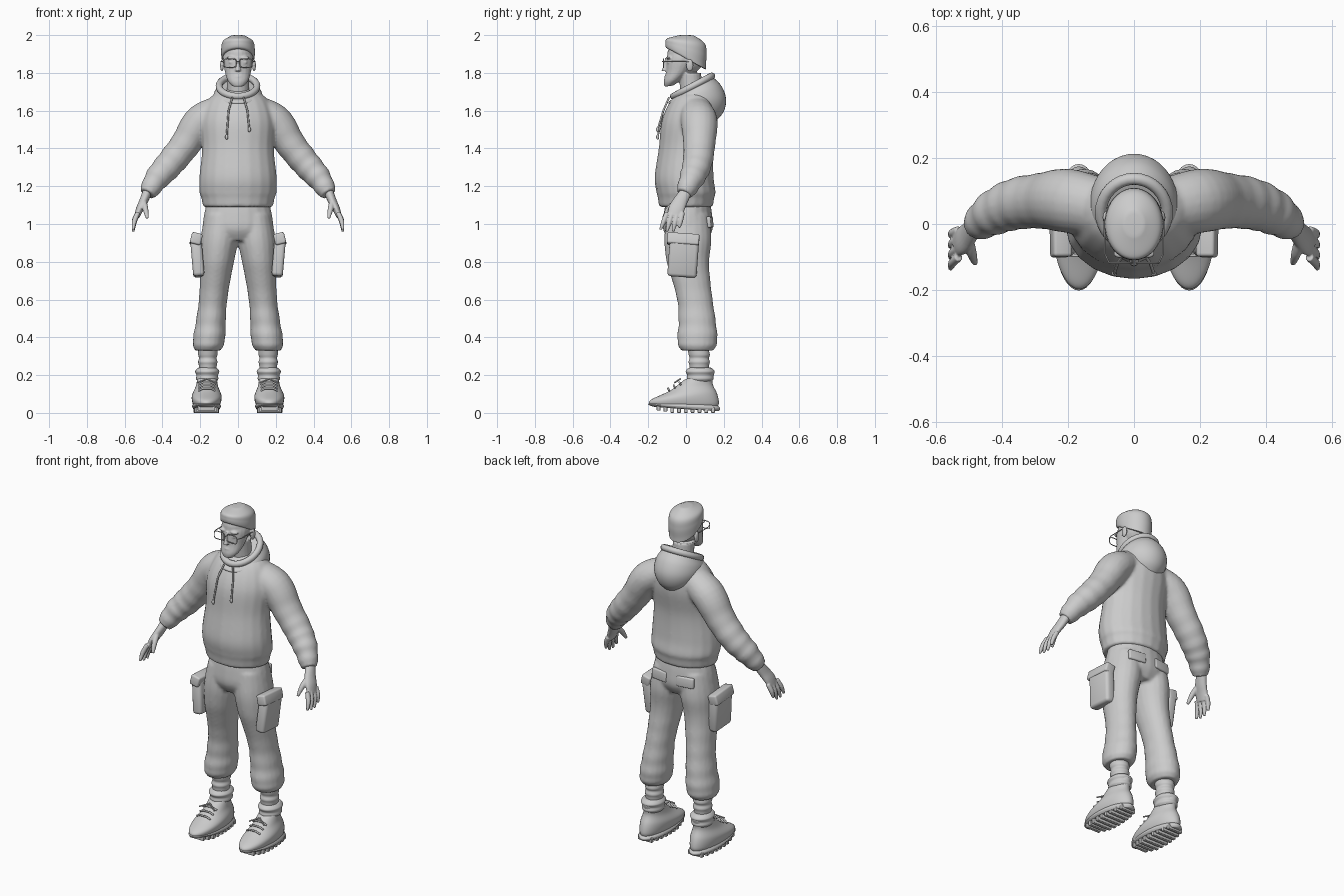
import bpy, bmesh, math
from mathutils import Vector, Matrix

if "Cube" in bpy.data.objects:
    bpy.data.objects.remove(bpy.data.objects["Cube"], do_unlink=True)

grey = bpy.data.materials.new("plain grey")
grey.use_nodes = True
grey.diffuse_color = (.6, .6, .6, 1)
grey.node_tree.nodes["Principled BSDF"].inputs["Base Color"].default_value = grey.diffuse_color
SIDES = {"left": 1, "right": -1}


def blend(pair, t):
    return pair[0] + (pair[1] - pair[0]) * t


def smooth_path(rows, steps=6):
    """Spline through a few rows, so that profiles need only their key points."""
    keys = [Vector(row) for row in rows]
    keys = [keys[0]] + keys + [keys[-1]]
    path = []
    for a, b, c, d in zip(keys, keys[1:], keys[2:], keys[3:]):
        for step in range(steps):
            t = step / steps
            path.append((b * 2 + (c - a) * t + (a * 2 - b * 5 + c * 4 - d) * t ** 2
                         + (b * 3 - a - c * 3 + d) * t ** 3) / 2)
    return path + [keys[-1]]


def tube(bm, rows, depth=(1, 1), tilt=None, folds=0, side=1, sides=20):
    """Closed loft through (x, y, z, radius); depth is the ratio of depth to width."""
    path = smooth_path(rows)
    last = len(path) - 1
    rings = []
    for i, row in enumerate(path):
        t = i / last
        if tilt:
            along = Matrix.Rotation(math.radians(blend(tilt, t)), 3, "X") @ Vector((0, 0, 1))
        else:
            along = (path[min(i + 1, last)].xyz - path[max(i - 1, 0)].xyz).normalized()
        back = Vector((0, 1, 0))
        back = (back - along * back.dot(along)).normalized()
        across = back.cross(along)
        radius = row.w * (1 + folds * t * t * math.sin(t * 50))
        ring = []
        for k in range(sides):
            a = math.tau * k / sides
            point = row.xyz + (across * math.cos(a) + back * blend(depth, t) * math.sin(a)) * radius
            ring.append(bm.verts.new((point.x * side, point.y, point.z)))
        rings.append(ring)
    for low, high in zip(rings, rings[1:]):
        for k in range(sides):
            bm.faces.new((low[k], low[k - 1], high[k - 1], high[k]))
    bm.faces.new(rings[0])
    bm.faces.new(rings[-1])


def stack(bm, rows, x=(0, 0), tilt=(0, 0), **options):
    """Upright loft through (z, y, radius) with its x running evenly from end to end."""
    start, end = rows[0][0], rows[-1][0]
    full = [(blend(x, (z - start) / (end - start)), y, z, r) for z, y, r in rows]
    tube(bm, full, tilt=tilt, **options)


def ball(bm, centre, radii):
    matrix = Matrix.Translation(centre) @ Matrix.Diagonal((*radii, 1))
    bmesh.ops.create_uvsphere(bm, u_segments=24, v_segments=16, radius=1, matrix=matrix)


def finish(name, bm, mirror=False, subdivide=0, voxel=0, relax=0):
    """Turn the mesh into an object; voxel welds overlapping shapes into one skin."""
    bmesh.ops.recalc_face_normals(bm, faces=bm.faces)
    mesh = bpy.data.meshes.new(name)
    bm.to_mesh(mesh)
    bm.free()
    mesh.materials.append(grey)
    mesh.shade_smooth()
    obj = bpy.data.objects.new(name, mesh)
    bpy.context.collection.objects.link(obj)
    if subdivide:
        rounding = obj.modifiers.new("rounding", "SUBSURF")
        rounding.levels = rounding.render_levels = subdivide
    if mirror:
        obj.modifiers.new("other side", "MIRROR").use_mirror_merge = False
    if voxel:
        skin = obj.modifiers.new("skin", "REMESH")
        skin.mode = "VOXEL"
        skin.voxel_size = voxel
        skin.use_smooth_shade = True
    if relax:
        obj.modifiers.new("relax", "SMOOTH").iterations = relax


def stacked(name, rows, mirror=False, **options):
    bm = bmesh.new()
    stack(bm, rows, **options)
    finish(name, bm, mirror=mirror, subdivide=1)


def box(name, centre, size, turn=(0, 0, 0), bevel=.01):
    bm = bmesh.new()
    bmesh.ops.create_cube(bm, size=1, matrix=Matrix.Diagonal((*size, 1)))
    bmesh.ops.bevel(bm, geom=bm.edges[:], offset=bevel, segments=3, affect="EDGES", profile=.5)
    spin = Matrix.Identity(4)
    for axis, angle in zip("XYZ", turn):
        spin = Matrix.Rotation(math.radians(angle), 4, axis) @ spin
    bm.transform(Matrix.Translation(centre) @ spin)
    finish(name, bm, mirror=True)


def wire(name, points, radius, closed=False):
    curve = bpy.data.curves.new(name, "CURVE")
    curve.dimensions = "3D"
    curve.bevel_depth = radius
    curve.use_fill_caps = True
    line = curve.splines.new("POLY")
    line.points.add(len(points) - 1)
    for point, place in zip(line.points, points):
        point.co = (*place, 1)
    line.use_smooth = True
    line.use_cyclic_u = closed
    curve.materials.append(grey)
    bpy.context.collection.objects.link(bpy.data.objects.new(name, curve))


def loop(centre, width, height, tilt, power=1, count=32):
    """Closed oval or rounded rectangle lying in a plane tilted about x."""
    points = []
    for k in range(count):
        c, s = math.cos(math.tau * k / count), math.sin(math.tau * k / count)
        flat = Vector((width * math.copysign(abs(c) ** power, c), height * math.copysign(abs(s) ** power, s), 0))
        points.append(Vector(centre) + Matrix.Rotation(math.radians(tilt), 3, "X") @ flat)
    return points


# Head: skull, jaw, neck, nose, mouth, chin, brows, eyes and ears in one skin
bm = bmesh.new()
ball(bm, (0, 0, 1.89), (.08, .1, .1))
stack(bm, [(1.73, -.09, .03), (1.76, -.07, .055), (1.81, -.04, .07), (1.88, -.02, .08), (1.95, -.01, .06)],
      depth=(.8, 1.1), tilt=(8, 0))
stack(bm, [(1.58, .05, .07), (1.7, .03, .06), (1.8, .02, .06)])
stack(bm, [(1.88, -.1, .01), (1.84, -.11, .01), (1.81, -.115, .015)])
for height, width in ((1.78, .025), (1.77, .02)):
    ball(bm, (0, -.1, height), (width, .015, .006))
ball(bm, (0, -.1, 1.745), (.02, .015, .015))
for side in SIDES.values():
    ball(bm, (side * .036, -.09, 1.88), (.027, .015, .008))
    ball(bm, (side * .034, -.09, 1.856), (.015, .01, .008))
    ball(bm, (side * .085, .02, 1.84), (.01, .02, .033))
finish("head", bm, voxel=.005, relax=3)

# Short swept hair
stacked("hair", [(1.87, .01, .085), (1.89, 0, .09), (1.93, 0, .09), (1.97, 0, .08), (2, 0, .03)],
        depth=(1.3, 1.25), tilt=(-30, 0))

# Spectacles
for label, side in SIDES.items():
    wire(label + "_lens_rim", loop((side * .042, -.118, 1.852), .033, .023, 90, power=.5), .0025, closed=True)
    wire(label + "_temple", [(side * .075, -.118, 1.86), (side * .088, -.09, 1.86), (side * .09, .02, 1.86)], .0025)
wire("spectacle_bridge", [(-.01, -.12, 1.86), (0, -.125, 1.86), (.01, -.12, 1.86)], .0025)

# Hoodie: body with a loose hem, and sleeves bunched toward the cuffs
bm = bmesh.new()
stack(bm, [(1.09, 0, .185), (1.14, 0, .195), (1.17, 0, .205), (1.25, -.01, .205), (1.4, 0, .19),
           (1.55, .02, .195), (1.66, .04, .155), (1.71, .05, .09)], depth=(.77, .75))
sleeve = [(.1, .05, 1.6, .08), (.2, .07, 1.54, .09), (.28, .07, 1.42, .08), (.36, .06, 1.32, .075),
          (.43, .03, 1.24, .065), (.48, -.01, 1.16, .045)]
for side in SIDES.values():
    tube(bm, sleeve, side=side, depth=(1.1, 1), folds=.07)
finish("hoodie", bm, voxel=.009, relax=4)

# Hood hanging on the back, with a rolled rim
stacked("hood", [(1.57, .06, .08), (1.61, .06, .12), (1.65, .06, .135), (1.69, .05, .13), (1.72, .04, .11)],
        depth=(1.2, 1.1), tilt=(-20, 28))
wire("hood_rim", loop((0, .035, 1.73), .1, .115, 28), .018, closed=True)

# Drawstrings with knotted ends
for label, side in SIDES.items():
    end = Vector((side * .06, -.15, 1.48 + side * .02))
    wire(label + "_drawstring", [(side * .03, -.09, 1.67), (side * .05, -.12, 1.6), end], .005)
    bm = bmesh.new()
    ball(bm, end, (.008, .008, .014))
    finish(label + "_drawstring_knot", bm)

# Hands: palm, thumb and four fingers of differing reach
bm = bmesh.new()
tube(bm, [(.48, 0, 1.17, .025), (.5, -.03, 1.12, .023), (.52, -.05, 1.08, .02), (.535, -.06, 1.04, .015)], depth=(1.2, 2.6))
tube(bm, [(.5, -.05, 1.12, .016), (.49, -.09, 1.08, .015), (.48, -.12, 1.03, .008)])
for k, reach in enumerate((.07, .08, .08, .06)):
    root = Vector((.53, -.1 + k * .027, 1.06, .013))
    tip = root + Vector((.025, -.035 + k * .006, -.02 - reach, -.006))
    middle = root.lerp(tip, .5) + Vector((.006, 0, 0, .003))
    tube(bm, [root, middle, tip])
finish("hands", bm, mirror=True, voxel=.004, relax=2)

# Baggy trousers gathered above the ankles
bm = bmesh.new()
stack(bm, [(1.13, .01, .16), (1.05, .01, .18), (.97, .01, .185), (.91, .01, .14)], depth=(.72, .7))
for side in SIDES.values():
    stack(bm, [(1.05, .01, .09), (.92, .01, .1), (.8, .01, .09), (.69, .03, .08), (.58, .05, .075),
               (.47, .06, .08), (.38, .06, .085), (.33, .06, .07)],
          x=(.085, .16), depth=(1.25, 1.25), folds=.03, side=side)
finish("trousers", bm, voxel=.009, relax=3)

# Cargo and back pockets
box("cargo_pocket", (.215, -.015, .82), (.06, .155, .2), (-4, 5, 0), bevel=.018)
box("cargo_pocket_flap", (.222, -.015, .918), (.058, .17, .06), (-4, -14, 0))
box("back_pocket_flap", (.085, .127, 1.01), (.105, .022, .06), (4, 0, -8), bevel=.008)

# Ribbed ankle cuffs and padded boot collars
stacked("ankle_cuffs", [(.2, .07, .045), (.25, .07, .048), (.27, .07, .052), (.29, .07, .047), (.31, .07, .052), (.35, .06, .05)],
        x=(.16, .16), depth=(1.1, 1.1), mirror=True)
stacked("boot_collars", [(.165, .075, .05), (.18, .075, .06), (.2, .075, .058), (.22, .075, .065), (.24, .075, .05)],
        x=(.163, .163), depth=(1.2, 1.2), mirror=True)

# Chunky boots, lugged soles and laces
stacked("boots", [(.03, 0, .06), (.05, -.01, .075), (.09, -.01, .08), (.14, .03, .06), (.2, .075, .05)],
        x=(.167, .163), depth=(2.8, 1.6), tilt=(-2, 14), mirror=True)
stacked("soles", [(.02, 0, .07), (.035, -.01, .078), (.05, -.01, .07)], x=(.167, .167), depth=(2.5, 2.5), tilt=(-4, -2), mirror=True)
for k in range(9):
    y = -.145 + k * .036
    lift = max(0, -y - .07) * .16
    box(f"sole_lug_{k + 1}", (.167, y, .015 + lift), (.135 * math.sqrt(1 - (y / .2) ** 2), .02, .03), bevel=.004)
for label, side in SIDES.items():
    for k in range(3):
        y, z = -.1 + k * .03, .14 + k * .016
        wire(f"{label}_lace_{k + 1}", [(side * (.165 + across), y + abs(across) / 4, z - abs(across) / 2)
                                       for across in (-.045, -.02, .02, .045)], .005)
    for across in (-.05, .05):
        wire(label + "_lace_end", [(side * .165, -.03, .18), (side * .165 + across, -.06, .16)], .004)
